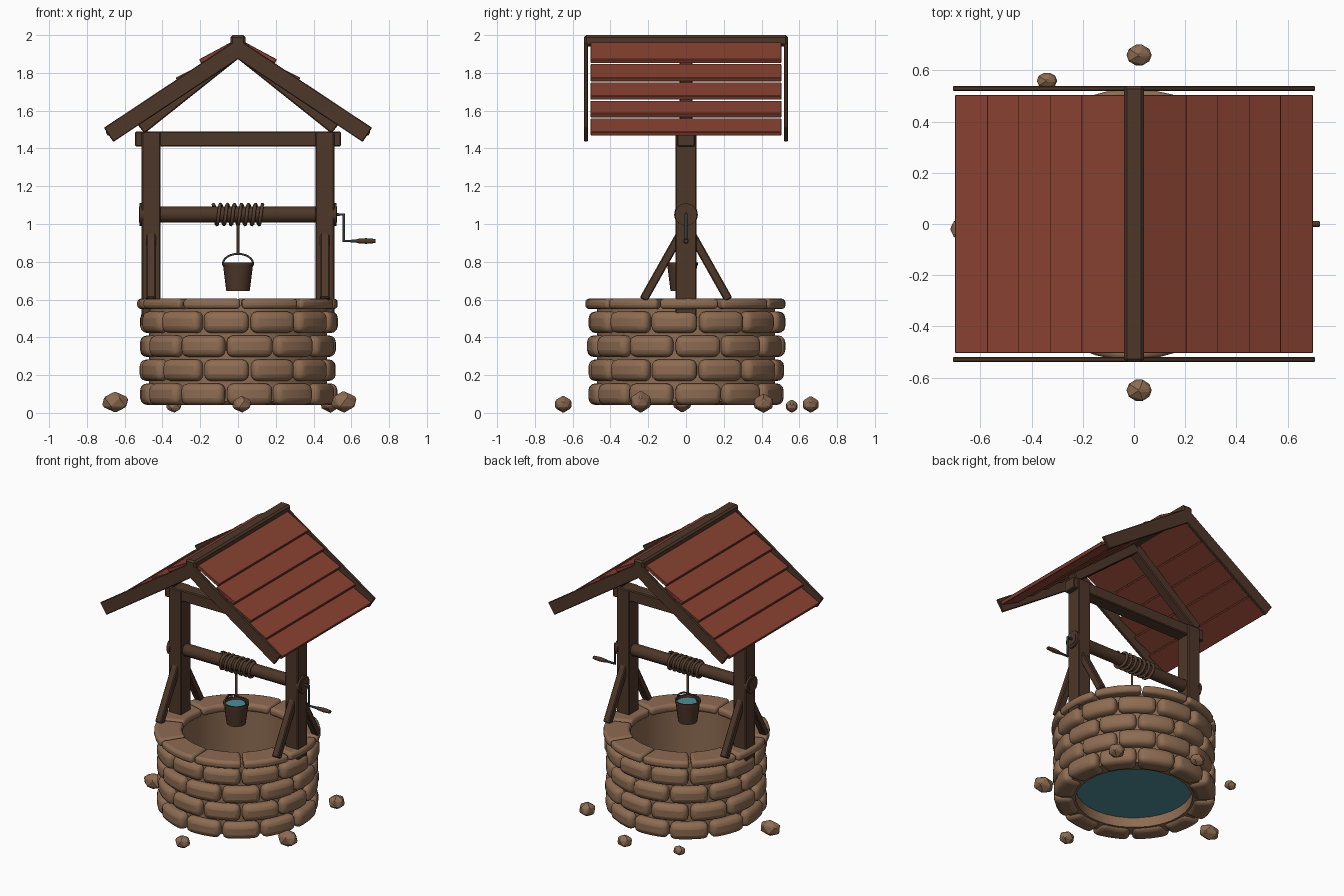
import bpy, bmesh, math, random
from mathutils import Vector, Matrix

if "Cube" in bpy.data.objects:
    bpy.data.objects.remove(bpy.data.objects["Cube"])

random.seed(4)


def material(name, r, g, b):
    m = bpy.data.materials.new(name)
    m.diffuse_color = (r, g, b, 1)
    m.use_nodes = True
    m.node_tree.nodes["Principled BSDF"].inputs["Base Color"].default_value = m.diffuse_color
    return m


STONE = material("stone", .27, .15, .085)
WOOD = material("wood", .075, .038, .022)
ROOF = material("roof_red", .25, .055, .032)
ROPE = material("rope", .09, .05, .03)
WATER = material("water", .08, .27, .31)
METAL = material("iron", .035, .04, .045)


def finish(name, bm, mat, bevel=0, segs=1, smooth=False):
    bmesh.ops.recalc_face_normals(bm, faces=bm.faces)
    me = bpy.data.meshes.new(name)
    bm.to_mesh(me)
    bm.free()
    ob = bpy.data.objects.new(name, me)
    bpy.context.collection.objects.link(ob)
    me.materials.append(mat)
    if bevel:
        mod = ob.modifiers.new("bevel", 'BEVEL')
        mod.width, mod.segments, mod.limit_method = bevel, segs, 'ANGLE'
        mod.angle_limit = math.radians(40)
    if smooth:
        bpy.ops.object.select_all(action='DESELECT')
        ob.select_set(True)
        bpy.context.view_layer.objects.active = ob
        bpy.ops.object.shade_smooth_by_angle(angle=math.radians(40))
    return ob


def beam(name, p, q, side, width, depth, mat=WOOD, bevel=.006):
    """Box from p to q; width runs along the side axis."""
    p, q, s = Vector(p), Vector(q), Vector(side)
    d = (q - p).normalized()
    rot = Matrix((d, s, d.cross(s))).transposed().to_4x4()
    bm = bmesh.new()
    bmesh.ops.create_cube(bm, size=1)
    bm.transform(Matrix.Translation((p + q) / 2) @ rot
                 @ Matrix.Diagonal(((q - p).length, width, depth, 1)))
    return finish(name, bm, mat, bevel)


def lathe(name, profile, mat, steps=32, loc=(0, 0, 0), along_x=False, closed=False):
    """Revolve (radius, height) points around z, or around x."""
    bm = bmesh.new()
    vs = [bm.verts.new((r, 0, z)) for r, z in profile]
    pairs = list(zip(vs, vs[1:] + vs[:1])) if closed else list(zip(vs, vs[1:]))
    es = [bm.edges.new(pr) for pr in pairs]
    bmesh.ops.spin(bm, geom=vs + es, axis=(0, 0, 1), cent=(0, 0, 0),
                   angle=2 * math.pi, steps=steps)
    bmesh.ops.remove_doubles(bm, verts=bm.verts, dist=1e-5)
    if along_x:
        bm.transform(Matrix.Rotation(math.pi / 2, 4, 'Y'))
    bm.transform(Matrix.Translation(loc))
    return finish(name, bm, mat, smooth=True)


def tube(name, pts, radius, mat):
    cu = bpy.data.curves.new(name, 'CURVE')
    cu.dimensions = '3D'
    cu.bevel_depth, cu.bevel_resolution, cu.use_fill_caps = radius, 1, True
    sp = cu.splines.new('POLY')
    sp.points.add(len(pts) - 1)
    for v, p in zip(sp.points, pts):
        v.co = (*p, 1)
    ob = bpy.data.objects.new(name, cu)
    cu.materials.append(mat)
    bpy.context.collection.objects.link(ob)
    return ob


def stone_ring(name, count, start, r0, r1, z0, z1, bevel):
    """Ring of curved blocks with rounded edges."""
    bm = bmesh.new()
    step, n = 2 * math.pi / count, 4
    for i in range(count):
        a0 = start + i * step + .012 + random.uniform(-.006, .006)
        a1 = start + (i + 1) * step - .012
        ro = r1 + random.uniform(-.008, .006)
        rows = []
        for k in range(n + 1):
            a = a0 + (a1 - a0) * k / n
            rows.append([bm.verts.new((r * math.cos(a), r * math.sin(a), z))
                         for r, z in ((r0, z0), (ro, z0), (ro, z1), (r0, z1))])
        for u, v in zip(rows, rows[1:]):
            for j in range(4):
                bm.faces.new((u[j], u[(j + 1) % 4], v[(j + 1) % 4], v[j]))
        bm.faces.new(rows[0])
        bm.faces.new(rows[-1])
    finish(name, bm, STONE, bevel, 3, True)


# Stone wall: four staggered courses, cap ring, inner lining, water
for c in range(4):
    z = .042 + c * .127
    stone_ring(f"stone_course_{c + 1}", 12, math.radians(-97.5 + 15 * (c % 2)),
               .385, .523, z, z + .114, .036)
stone_ring("cap_stones", 10, math.radians(-88), .36, .535, .55, .605, .02)
lathe("inner_lining", [(.375, .06), (.47, .06), (.47, .57), (.375, .57)], STONE, closed=True)
lathe("well_water", [(0, .13), (.38, .13)], WATER)

# Loose rocks around the base
for i, (x, y, rx, ry) in enumerate([(-.65, -.02, .08, .055), (.56, -.24, .078, .06),
                                    (.02, -.65, .058, .05), (.49, .41, .06, .06),
                                    (-.34, .56, .048, .036), (.02, .66, .058, .048)]):
    bm = bmesh.new()
    bmesh.ops.create_icosphere(bm, subdivisions=1, radius=1)
    h = (rx + ry) / 2 * .85
    bm.transform(Matrix.Translation((x, y, h)) @ Matrix.Diagonal((rx, ry, h, 1)))
    finish(f"loose_rock_{i + 1}", bm, STONE, .006)

# Timber frame
X, Y = (1, 0, 0), (0, 1, 0)
for s, side in ((-1, "left"), (1, "right")):
    beam(f"post_{side}", (s * .46, 0, .46), (s * .46, 0, 1.49), Y, .11, .1)
    for t, end in ((-1, "front"), (1, "back")):
        beam(f"brace_{side}_{end}", (s * .46, t * .225, .6), (s * .46, t * .025, .955), X, .05, .045)
        beam(f"barge_board_{side}_{end}", (-s * .025, t * .53, 1.943),
             (s * .685, t * .53, 1.472), Y, .02, .09, bevel=.004)
    beam(f"rafter_{side}", (s * .515, 0, 1.505), (0, 0, 1.915), Y, .07, .065)
    # Lapped roof planks, each resting on the one below
    xs = [.03, .2, .325, .45, .57, .695]
    for i in range(5):
        xa, xb = xs[i] - (.02 if i else 0), xs[i + 1]
        za, zb = 2.03 - .775 * xa - .04, 2.03 - .775 * xb
        beam(f"roof_plank_{side}_{i + 1}", (s * xa, 0, za - .014), (s * xb, 0, zb - .014),
             Y, 1.01, .024, ROOF, .003)
beam("cross_beam", (-.545, 0, 1.45), (.545, 0, 1.45), Y, .095, .08)
beam("ridge_beam", (0, -.54, 1.97), (0, .54, 1.97), X, .08, .06, bevel=.012)

# Windlass: axle with hubs, crank and grip
lathe("axle", [(0, -.525), (.042, -.525), (.042, .525), (0, .525)], WOOD, 14, (0, 0, 1.05), True)
for s, side in ((-1, "left"), (1, "right")):
    lathe(f"axle_hub_{side}", [(0, -.012), (.06, -.012), (.06, .012), (0, .012)], WOOD, 14,
          (s * .51, 0, 1.05), True)
tube("crank", [(.51, 0, 1.05), (.56, 0, 1.05), (.56, 0, .91), (.64, 0, .91)], .009, METAL)
lathe("crank_grip", [(0, -.05), (.011, -.05), (.015, 0), (.011, .05), (0, .05)], WOOD, 10,
      (.677, 0, .91), True)

# Rope: coil around the axle, then the drop
turns, n = 7, 16
tube("rope_coil", [(-.13 + .26 * i / (turns * n), .053 * math.sin(2 * math.pi * i / n),
                    1.05 + .053 * math.cos(2 * math.pi * i / n)) for i in range(turns * n + 1)],
     .01, ROPE)
BY = -.02
tube("rope_drop", [(0, BY, 1.01), (0, BY, .84)], .008, ROPE)

# Bucket with bail handle and water
lathe("bucket", [(0, .645), (.062, .645), (.079, .78), (.084, .78), (.084, .797), (.073, .797),
                 (.056, .66), (0, .66)], WOOD, 20, (0, BY, 0))
lathe("bucket_water", [(0, .78), (.073, .78)], WATER, 20, (0, BY, 0))
tube("bucket_handle", [(.08 * math.cos(math.pi * i / 12), BY, .79 + .052 * math.sin(math.pi * i / 12))
                       for i in range(13)], .006, METAL)
